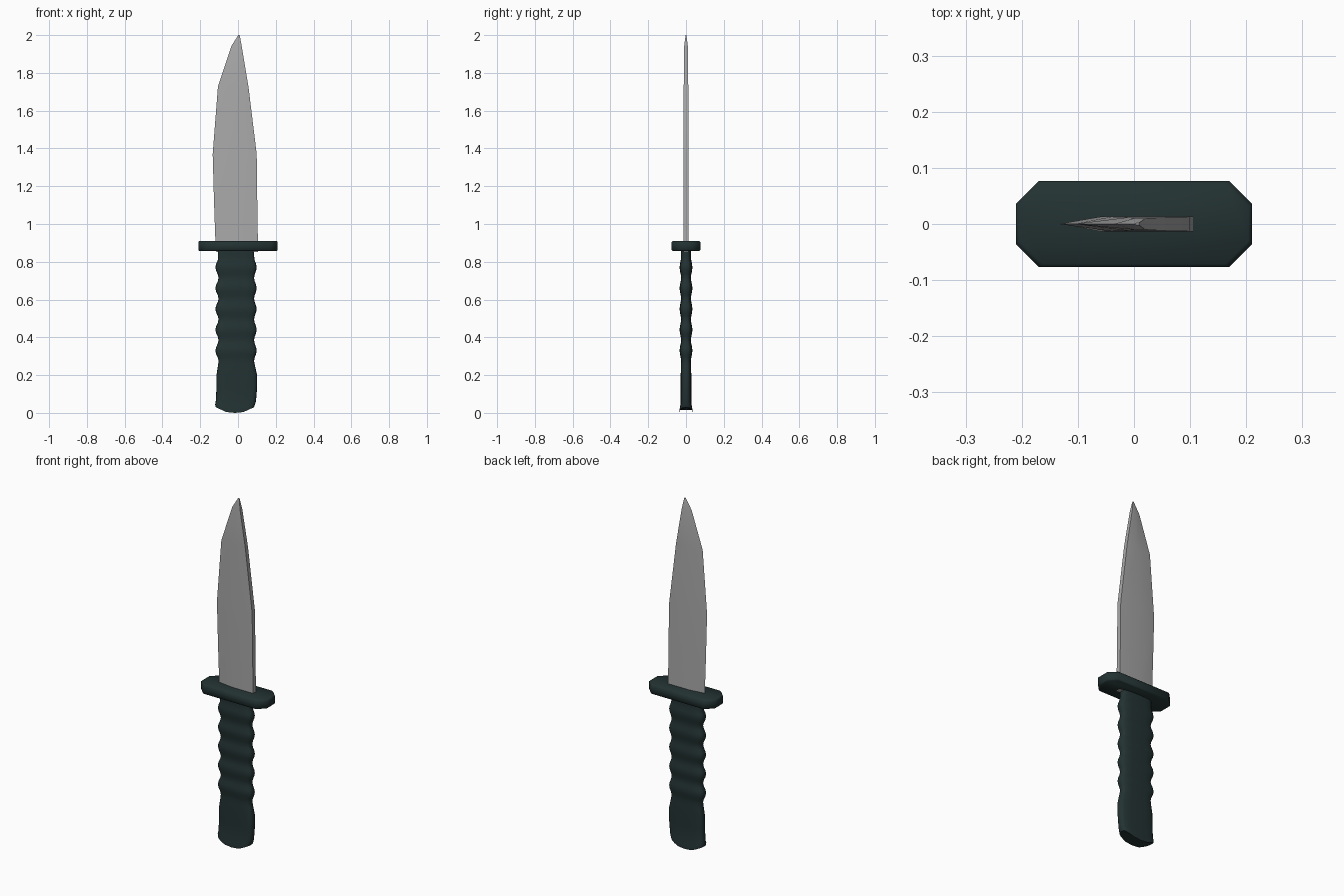
import bpy, bmesh, math

if "Cube" in bpy.data.objects:
    bpy.data.objects.remove(bpy.data.objects["Cube"])

def material(name, rgb):
    m = bpy.data.materials.new(name)
    m.diffuse_color = (*rgb, 1)
    m.use_nodes = True
    m.node_tree.nodes["Principled BSDF"].inputs["Base Color"].default_value = m.diffuse_color
    return m

STEEL = material("steel grey", (0.40, 0.40, 0.40))
GRIP = material("dark green rubber", (0.017, 0.032, 0.032))

def loft(name, rings, mat, angle):
    """Skin a stack of equal-length rings, capping both ends."""
    bm = bmesh.new()
    vr = [[bm.verts.new(p) for p in r] for r in rings]
    n = len(vr[0])
    for a, b in zip(vr, vr[1:]):
        for i in range(n):
            j = (i + 1) % n
            bm.faces.new((a[i], a[j], b[j], b[i]))
    bm.faces.new(vr[0][::-1])
    bm.faces.new(vr[-1])
    bmesh.ops.remove_doubles(bm, verts=bm.verts, dist=1e-5)
    bmesh.ops.recalc_face_normals(bm, faces=bm.faces)
    me = bpy.data.meshes.new(name)
    bm.to_mesh(me)
    bm.free()
    me.materials.append(mat)
    ob = bpy.data.objects.new(name, me)
    bpy.context.collection.objects.link(ob)
    bpy.ops.object.select_all(action='DESELECT')
    bpy.context.view_layer.objects.active = ob
    ob.select_set(True)
    bpy.ops.object.shade_smooth_by_angle(angle=math.radians(angle))
    return ob

# Blade: cutting edge on -x, flat spine on +x; (z, edge x, bevel x, spine x, half thickness)
blade = [(0.853, -0.115, -0.03, 0.105, 0.013),
         (0.92, -0.12, -0.03, 0.105, 0.013),
         (1.12, -0.127, -0.06, 0.102, 0.013),
         (1.37, -0.134, -0.04, 0.099, 0.013),
         (1.73, -0.106, -0.01, 0.055, 0.012),
         (1.94, -0.036, 0.0, 0.020, 0.010),
         (2.00, 0.001, 0.005, 0.009, 0.002)]
loft("blade", [[(e, 0, z), (b, -t, z), (s, -t, z), (s, t, z), (b, t, z)]
               for z, e, b, s, t in blade], STEEL, 40)

# Guard: elongated octagon with softened rims
def octagon(z, d):
    x, y, c = 0.21 - d, 0.077 - d, 0.041
    return [(x, y - c, z), (x - c, y, z), (c - x, y, z), (-x, y - c, z),
            (-x, c - y, z), (c - x, -y, z), (x - c, -y, z), (x, c - y, z)]

loft("guard", [octagon(z, d) for z, d in
               ((0.857, 0.006), (0.863, 0), (0.904, 0), (0.91, 0.006))], GRIP, 50)

# Handle: rounded flat section with five finger ridges and a flared butt
def section(z, left, right, half, bow=0.0):
    ring = []
    cx, rx = (left + right) / 2, (right - left) / 2
    for i in range(24):
        a = math.tau * i / 24
        c, s = math.cos(a), math.sin(a)
        u = math.copysign(abs(c) ** 0.6, c)
        v = math.copysign(abs(s) ** 0.6, s)
        ring.append((cx + rx * u, half * v, z + bow * max(0, abs(u) - 0.35) / 0.65))
    return ring

rings = [section(0.0, -0.118, 0.085, 0.034, 0.03),
         section(0.025, -0.121, 0.09, 0.033, 0.02),
         section(0.05, -0.118, 0.095, 0.028, 0.01),
         section(0.13, -0.114, 0.101, 0.028),
         section(0.20, -0.114, 0.101, 0.028),
         section(0.25, -0.106, 0.09, 0.027)]
for k in range(5):
    for j in range(6):
        z = 0.275 + 0.11 * (k + j / 6)
        w = (1 - math.cos(math.tau * j / 6)) / 2
        rings.append(section(z, -0.103 - 0.017 * w, 0.085 + 0.014 * w, 0.026 + 0.008 * w))
rings.append(section(0.825, -0.107, 0.086, 0.027))
rings.append(section(0.858, -0.107, 0.086, 0.027))
loft("handle", rings, GRIP, 50)
